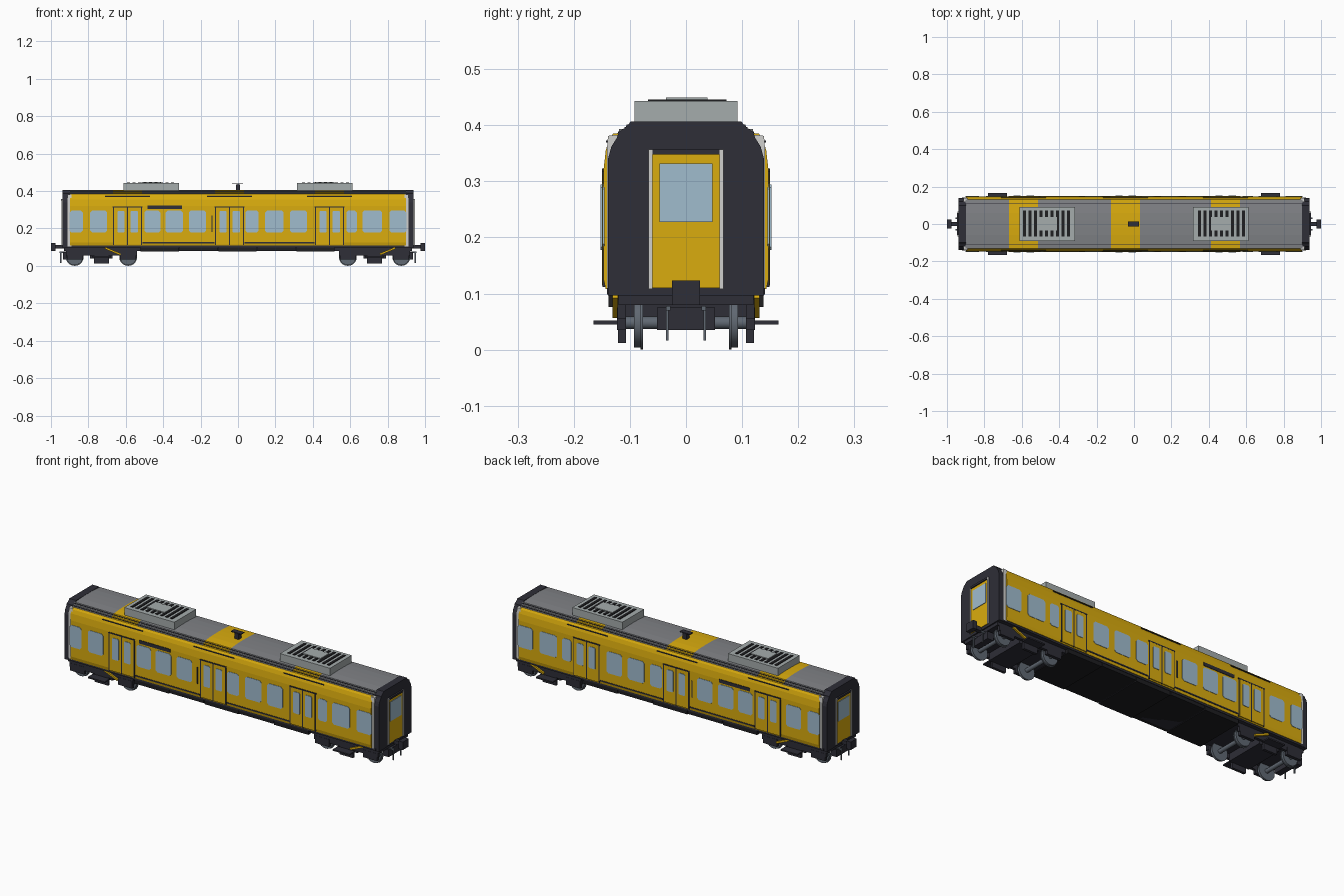
import bpy, bmesh, math
from mathutils import Matrix

if "Cube" in bpy.data.objects:
    bpy.data.objects.remove(bpy.data.objects["Cube"])


def material(name, r, g, b):
    m = bpy.data.materials.new(name)
    m.diffuse_color = (*[(c / 255 / 12.92 if c < 11 else ((c / 255 + 0.055) / 1.055) ** 2.4)
                         for c in (r, g, b)], 1)
    m.use_nodes = True
    m.node_tree.nodes["Principled BSDF"].inputs["Base Color"].default_value = m.diffuse_color
    return m


YELLOW = material("yellow paint", 218, 172, 14)
DARK = material("dark charcoal", 46, 46, 55)
BLACK = material("black", 30, 30, 33)
ROOF = material("roof grey", 128, 130, 134)
VENT = material("light vent grey", 165, 172, 172)
WHITE = material("pale trim", 208, 208, 205)
GLASS = material("blue glass", 160, 188, 206)
STEEL = material("steel grey", 96, 104, 114)


def finish(name, bm, *mats):
    bmesh.ops.recalc_face_normals(bm, faces=bm.faces)
    me = bpy.data.meshes.new(name)
    bm.to_mesh(me)
    bm.free()
    for m in mats:
        me.materials.append(m)
    ob = bpy.data.objects.new(name, me)
    bpy.context.collection.objects.link(ob)
    return ob


def add_box(bm, x0, x1, y0, y1, z0, z1):
    mat = Matrix.Translation(((x0 + x1) / 2, (y0 + y1) / 2, (z0 + z1) / 2)) \
        @ Matrix.Diagonal((x1 - x0, y1 - y0, z1 - z0, 1))
    return bmesh.ops.create_cube(bm, size=1, matrix=mat)["verts"]


def boxes(name, mat, items, mirror_x=False, mirror_y=False):
    """One object from (x0, x1, y0, y1, z0, z1) boxes, optionally mirrored."""
    bm = bmesh.new()
    for x0, x1, y0, y1, z0, z1 in items:
        for sx in ((1, -1) if mirror_x else (1,)):
            for sy in ((1, -1) if mirror_y else (1,)):
                xa, xb = sorted((x0 * sx, x1 * sx))
                ya, yb = sorted((y0 * sy, y1 * sy))
                add_box(bm, xa, xb, ya, yb, z0, z1)
    return finish(name, bm, mat)


def loft(name, half, stations, mats, rule=lambda c: 0):
    """Extrude a half section (y, z), mirrored in y, through x stations."""
    ring = half + [(-y, z) for y, z in reversed(half)]
    bm = bmesh.new()
    rows = [[bm.verts.new((x, y, z)) for y, z in ring] for x in stations]
    n = len(ring)
    for a, b in zip(rows, rows[1:]):
        for i in range(n):
            f = bm.faces.new((a[i], a[(i + 1) % n], b[(i + 1) % n], b[i]))
            f.material_index = rule(f.calc_center_median())
    bm.faces.new(rows[0])
    bm.faces.new(rows[-1])
    return finish(name, bm, *mats)


DOORS = (-0.59, -0.045, 0.49)
HALF_DOOR = 0.077
near_door = lambda x: any(abs(x - d) < HALF_DOOR for d in DOORS)
edges = [d + s * HALF_DOOR for d in DOORS for s in (-1, 1)]

# Body shell and roof, with yellow roof bands above the doors
loft("body_shell", [(0.143, 0.108), (0.147, 0.125), (0.147, 0.32), (0.143, 0.355),
                    (0.137, 0.375), (0.13, 0.385)], [-0.897, 0.897], [YELLOW])
loft("roof", [(0.13, 0.385), (0.12, 0.386), (0.119, 0.393), (0.108, 0.394),
              (0.106, 0.401), (0.06, 0.405), (0.02, 0.406)],
     [-0.9] + edges + [0.9], [ROOF, YELLOW], lambda c: int(near_door(c.x)))
boxes("roof_gutters", DARK, [(-0.9, 0.9, 0.1185, 0.1215, 0.386, 0.389),
                             (-0.9, 0.9, 0.107, 0.1095, 0.394, 0.397)], mirror_y=True)
boxes("drip_rails", DARK, [(d - 0.12, d + 0.12, 0.138, 0.1425, 0.369, 0.373) for d in DOORS],
      mirror_y=True)

# Dark end frames, pale trim bands next to them
end_section = [(0.139, 0.097), (0.139, 0.34), (0.133, 0.362), (0.123, 0.378),
               (0.12, 0.388), (0.108, 0.396), (0.098, 0.407)]
trim_section = [(0.141, 0.105), (0.141, 0.355), (0.139, 0.381), (0.125, 0.383)]
for side, s in (("left", -1), ("right", 1)):
    loft(side + "_end_frame", end_section, [s * 0.897, s * 0.937], [DARK])
    loft(side + "_end_trim", trim_section, [s * 0.89, s * 0.911], [WHITE])

# Gangway door at each end
boxes("end_door", YELLOW, [(0.93, 0.94, -0.06, 0.06, 0.11, 0.348)], mirror_x=True)
boxes("end_door_glass", GLASS, [(0.935, 0.943, -0.047, 0.047, 0.228, 0.332)], mirror_x=True)
boxes("end_door_posts", WHITE, [(0.93, 0.945, 0.06, 0.067, 0.108, 0.357)],
      mirror_x=True, mirror_y=True)
boxes("end_door_lintel", DARK, [(0.93, 0.946, -0.06, 0.06, 0.348, 0.358)], mirror_x=True)

# Side windows: chamfered plates
WINDOWS = [(-0.9, -0.83), (-0.79, -0.7), (-0.5, -0.415), (-0.387, -0.295), (-0.262, -0.17),
           (0.04, 0.11), (0.145, 0.243), (0.278, 0.37), (0.58, 0.635), (0.665, 0.77), (0.81, 0.9)]


def panes(name, spans, z0, z1, depth, cut):
    bm = bmesh.new()
    for x0, x1 in spans:
        for s in (-1, 1):
            pts = [(x0 + cut, z0), (x1 - cut, z0), (x1, z0 + cut), (x1, z1 - cut),
                   (x1 - cut, z1), (x0 + cut, z1), (x0, z1 - cut), (x0, z0 + cut)]
            f = bm.faces.new([bm.verts.new((x, s * 0.145, z)) for x, z in pts])
            r = bmesh.ops.extrude_face_region(bm, geom=[f])
            for v in r["geom"]:
                if isinstance(v, bmesh.types.BMVert):
                    v.co.y = s * depth
    return finish(name, bm, GLASS)


panes("side_windows", WINDOWS, 0.178, 0.296, 0.149, 0.01)
panes("door_windows", [tuple(sorted((d + s * 0.016, d + s * 0.055))) for d in DOORS for s in (-1, 1)],
      0.178, 0.294, 0.152, 0.005)

# Side doors: slightly raised leaves, seams and head rails
boxes("door_leaves", YELLOW, [(d + a, d + b, 0.14, 0.1495, 0.114, 0.312)
                              for d in DOORS for a, b in ((-0.072, -0.003), (0.003, 0.072))],
      mirror_y=True)
boxes("door_seams", DARK, [(d + o - 0.003, d + o + 0.003, 0.14, 0.1485, 0.112, 0.316)
                           for d in DOORS for o in (-0.075, 0, 0.075)], mirror_y=True)
boxes("door_rails", DARK, [(d - 0.08, d + 0.08, 0.14, 0.15, 0.312, 0.318) for d in DOORS],
      mirror_y=True)
boxes("destination_boards", DARK, [(-0.485, -0.3, 0.14, 0.1495, 0.305, 0.323)], mirror_y=True)
boxes("door_button_panels", DARK, [(-0.142, -0.136, 0.14, 0.149, 0.18, 0.27)], mirror_y=True)
boxes("lower_stripes", DARK, [(-0.51, -0.125, 0.14, 0.1485, 0.121, 0.128),
                              (0.035, 0.41, 0.14, 0.1485, 0.121, 0.128)], mirror_y=True)

# Roof air units: frame, dark slots, centre fan plate
boxes("air_units", VENT, [(0.315, 0.613, -0.092, 0.092, 0.4, 0.443)], mirror_x=True)
boxes("air_unit_slots", BLACK, [(0.343 + i * 0.0293, 0.358 + i * 0.0293, -0.068, 0.072, 0.442, 0.446)
                                for i in range(9)], mirror_x=True)
boxes("air_unit_plates", VENT, [(0.412, 0.517, -0.036, 0.038, 0.44, 0.449)], mirror_x=True)

# Antenna
boxes("antenna", DARK, [(-0.012, 0.012, -0.012, 0.012, 0.4, 0.435),
                        (-0.033, 0.028, -0.014, 0.014, 0.437, 0.441),
                        (-0.004, 0.004, -0.004, 0.004, 0.43, 0.44)])

# Underframe, sill and equipment skirt
boxes("underframe", DARK, [(-0.92, 0.92, -0.141, 0.141, 0.098, 0.11),
                           (-0.93, 0.93, -0.12, 0.12, 0.08, 0.1)])
boxes("equipment_skirt", BLACK, [(-0.52 + i * 0.208, -0.316 + i * 0.208, -0.138, 0.138,
                                  0.076 + 0.004 * (i % 2), 0.1) for i in range(5)])

# Couplers and hoses at both ends
boxes("couplers", DARK, [(0.9, 0.98, -0.011, 0.011, 0.092, 0.112),
                         (0.975, 1.0, -0.025, 0.025, 0.08, 0.123),
                         (0.9, 0.935, -0.052, 0.052, 0.035, 0.075)], mirror_x=True)
boxes("coupler_hoses", STEEL, [(0.945, 0.951, 0.031, 0.036, 0.016, 0.075),
                               (0.92, 0.955, 0.028, 0.036, 0.07, 0.078)],
      mirror_x=True, mirror_y=True)

# Bogies
C, W = 0.73, 0.143
boxes("bogie_frames", DARK, [(C - 0.19, C + 0.19, 0.107, 0.122, 0.055, 0.09),
                             (C - 0.185, C - 0.1, 0.107, 0.123, 0.035, 0.075),
                             (C + 0.1, C + 0.185, 0.107, 0.123, 0.035, 0.075),
                             (C - 0.04, C + 0.04, 0.107, 0.121, 0.012, 0.06),
                             (C - 0.05, C + 0.05, 0.12, 0.165, 0.045, 0.052)],
      mirror_x=True, mirror_y=True)
boxes("bogie_bolsters", DARK, [(C - 0.06, C + 0.06, -0.11, 0.11, 0.04, 0.09)], mirror_x=True)

bm = bmesh.new()
for s in (-1, 1):
    for w in (-W, W):
        # tread, flange and axle discs: (y, radius, length)
        for y, r, l in ((0.086, 0.044, 0.014), (-0.086, 0.044, 0.014),
                        (0.079, 0.048, 0.004), (-0.079, 0.048, 0.004), (0, 0.011, 0.22)):
            m = Matrix.Translation((s * C + w, y, 0.048)) @ Matrix.Rotation(math.pi / 2, 4, "X")
            bmesh.ops.create_cone(bm, cap_ends=True, segments=20, radius1=r, radius2=r,
                                  depth=l, matrix=m)
wheels = finish("wheelsets", bm, STEEL)

# Slanted yellow dampers
bm = bmesh.new()
for cx, tilt in ((-0.67, 0.4), (0.8, -0.4)):
    for s in (-1, 1):
        v = add_box(bm, -0.045, 0.045, -0.005, 0.005, -0.005, 0.005)
        bmesh.ops.transform(bm, verts=v, matrix=Matrix.Translation((cx, s * 0.126, 0.079))
                            @ Matrix.Rotation(tilt, 4, "Y"))
finish("dampers", bm, YELLOW)

# Smooth wheel rims with sharp edges
bpy.context.view_layer.objects.active = wheels
wheels.select_set(True)
bpy.ops.object.shade_smooth_by_angle()
